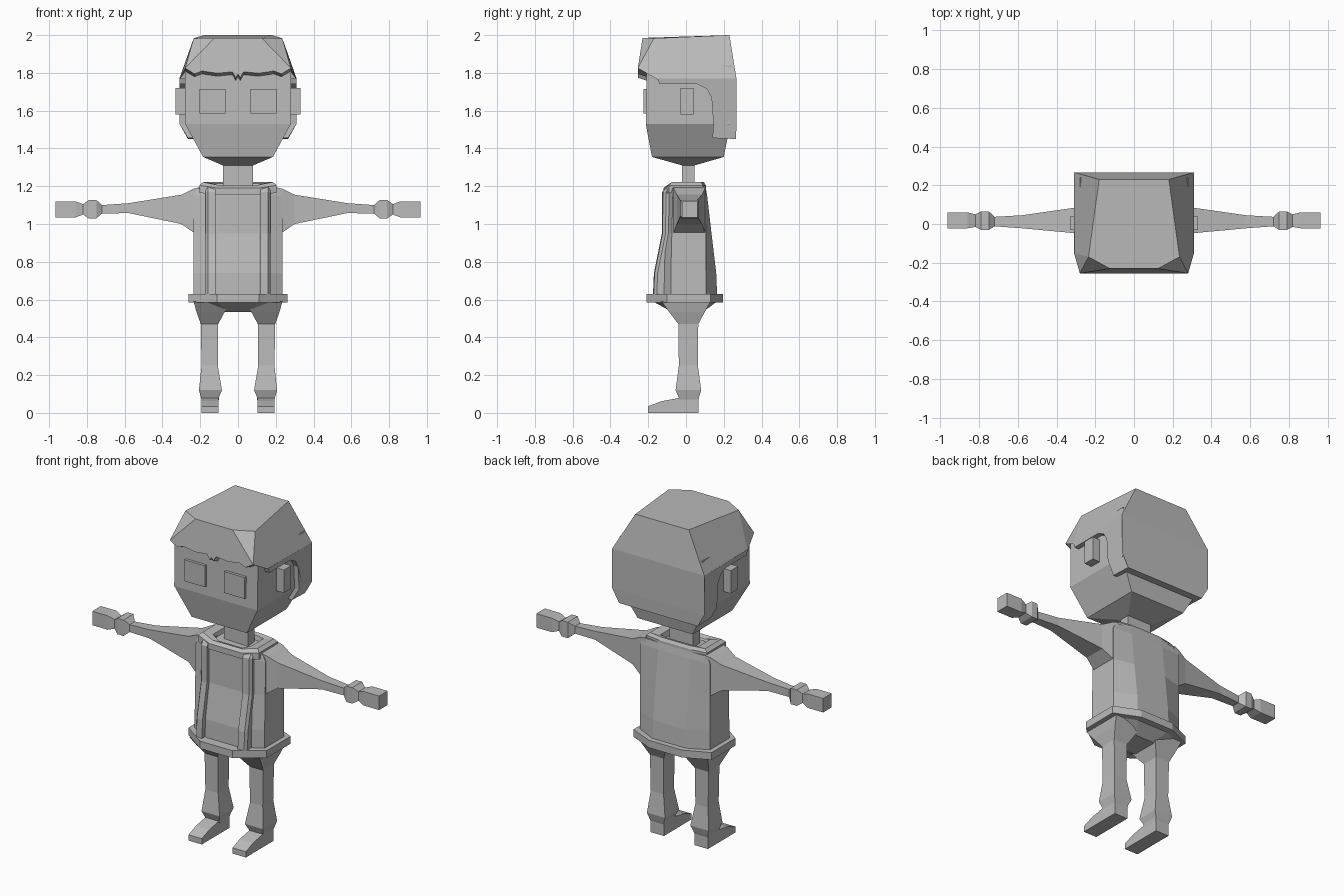
import bpy, bmesh

cube = bpy.data.objects.get("Cube")
if cube:
    bpy.data.objects.remove(cube, do_unlink=True)

grey = bpy.data.materials.new("plain_grey")
grey.use_nodes = True
COLOUR = (0.5, 0.5, 0.5, 1)
grey.diffuse_color = COLOUR
grey.node_tree.nodes["Principled BSDF"].inputs["Base Color"].default_value = COLOUR


def finish(name, bm):
    bmesh.ops.recalc_face_normals(bm, faces=bm.faces)
    mesh = bpy.data.meshes.new(name)
    bm.to_mesh(mesh)
    bm.free()
    mesh.materials.append(grey)
    obj = bpy.data.objects.new(name, mesh)
    bpy.context.collection.objects.link(obj)
    return obj


def loft(name, rings, caps=True):
    """Skin a list of equal-length point rings."""
    bm = bmesh.new()
    rows = [[bm.verts.new(p) for p in ring] for ring in rings]
    n = len(rows[0])
    for a, b in zip(rows, rows[1:]):
        for i in range(n):
            j = (i + 1) % n
            bm.faces.new((a[i], a[j], b[j], b[i]))
    if caps:
        bm.faces.new(rows[0])
        bm.faces.new(rows[-1])
    return finish(name, bm)


def rect(z, x0, x1, y0, y1):
    return [(x0, y0, z), (x1, y0, z), (x1, y1, z), (x0, y1, z)]


def octagon(z, w, ys0, ys1, yf, yb, c=0.11, front_z=None):
    fz = z if front_z is None else front_z
    return [(-c, yf, fz), (c, yf, fz), (w, ys0, z), (w, ys1, z),
            (c, yb, z), (-c, yb, z), (-w, ys1, z), (-w, ys0, z)]


def both_sides(name, rings):
    for side, s in (("left", 1), ("right", -1)):
        loft(f"{side}_{name}", [[(s * x, y, z) for x, y, z in r] for r in rings])


# Head and neck
loft("head", [rect(1.31, -.08, .08, -.02, .045),
              rect(1.355, -.185, .185, -.18, .2),
              rect(1.53, -.28, .28, -.213, .235),
              rect(1.84, -.28, .28, -.208, .24)])
loft("neck", [rect(z, -.08, .08, -.02, .045) for z in (1.16, 1.32)])

# Eye plates and ears
both_sides("eye", [rect(z, .065, .203, -.226, -.2) for z in (1.585, 1.715)])
both_sides("ear", [rect(z, .27, .33, -.03, .04) for z in (1.58, 1.72)])

# Hair cap: faceted top with a notched fringe
bm = bmesh.new()
fringe = [(-.23, 1.795), (-.19, 1.81), (-.11, 1.798), (-.03, 1.806), (-.012, 1.775),
          (0, 1.795), (.012, 1.775), (.03, 1.806), (.11, 1.798), (.19, 1.81), (.23, 1.795)]
row = [(-.28, 1.825)] + fringe + [(.28, 1.825)]
edge = [bm.verts.new((x, -.255, z)) for x, z in row]
inner = [bm.verts.new((x, -.195, z - .02)) for x, z in row]
for i in range(len(edge) - 1):
    bm.faces.new((edge[i], edge[i + 1], inner[i + 1], inner[i]))
sides = []
for s, corner, tuck in ((-1, edge[0], inner[0]), (1, edge[-1], inner[-1])):
    front = bm.verts.new((s * .125, -.23, 1.985))
    temple = bm.verts.new((s * .235, -.17, 1.983))
    crown = bm.verts.new((s * .18, .23, 2.0))
    low_back = bm.verts.new((s * .31, .267, 1.77))
    low_front = bm.verts.new((s * .31, -.15, 1.765))
    bm.faces.new((front, temple, corner))
    bm.faces.new((temple, crown, low_back, low_front))
    bm.faces.new((temple, low_front, corner))
    bm.faces.new((corner, low_front, tuck))
    sides.append((front, temple, crown, low_back))
(fl, tl, cl, bl), (fr, tr, cr, br) = sides
bm.faces.new((fl, tl, cl, cr, tr, fr))
bm.faces.new((cl, bl, br, cr))
bm.faces.new([fl, fr] + edge[::-1])
finish("hair_cap", bm)

# Hair back: side profile extruded across, drawn in at the nape
profile = [(-.15, 1.77), (-.14, 1.74), (.06, 1.74), (.11, 1.715), (.135, 1.67),
           (.145, 1.53), (.14, 1.455), (.265, 1.45), (.267, 1.53), (.267, 1.77)]
loft("hair_back", [[(s * (.265 if z < 1.5 else .31), y, z) for y, z in profile]
                   for s in (-1, 1)])

# Torso
loft("torso", [octagon(.62, .235, -.08, .105, -.15, .165),
               octagon(.74, .235, -.08, .105, -.148, .16),
               octagon(.95, .235, -.075, .105, -.112, .135),
               octagon(1.15, .235, -.07, .105, -.11, .112),
               octagon(1.19, .215, -.07, .1, -.105, .105, front_z=1.175)])

# Collar, open around the neck
loft("collar", [octagon(1.165, .205, -.09, .09, -.12, .105, front_z=1.155),
                octagon(1.205, .205, -.09, .09, -.12, .105, front_z=1.19),
                octagon(1.222, .185, -.075, .08, -.1, .095, .1, 1.205),
                octagon(1.215, .13, -.055, .06, -.07, .07, .08, 1.195),
                octagon(1.18, .12, -.05, .055, -.06, .06, .07)], caps=False)

# Raised front strips
strip = [(.62, -.175), (.74, -.17), (.95, -.128), (1.17, -.126), (1.2, -.105)]
both_sides("front_strip", [[(.12, y, z), (.16, y + .004, z), (.172, y + .02, z),
                            (.172, y + .08, z), (.12, y + .08, z)] for z, y in strip])

# Waistband
loft("waistband", [octagon(z, .263, -.1, .13, -.208, .197) for z in (.585, .63)])

# Arms: sections along x as x, y0, y1, z0, z1
arm = [(.2, -.07, .105, .94, 1.195), (.235, -.065, .1, .955, 1.187),
       (.3, -.048, .085, 1.0, 1.155), (.58, -.022, .045, 1.058, 1.11),
       (.72, -.012, .037, 1.055, 1.1), (.75, -.03, .065, 1.03, 1.127),
       (.79, -.03, .065, 1.03, 1.127), (.82, -.015, .05, 1.05, 1.105),
       (.86, -.022, .06, 1.035, 1.12), (.965, -.022, .06, 1.035, 1.12)]
both_sides("arm", [[(x, a, c), (x, b, c), (x, b, d), (x, a, d)] for x, a, b, c, d in arm])

# Hips and legs
loft("hips", [octagon(.535, .08, -.06, .07, -.075, .09, .06),
              octagon(.59, .235, -.09, .11, -.175, .165)])
both_sides("leg", [rect(.59, .04, .235, -.13, .13),
                   rect(.535, .07, .22, -.09, .1),
                   rect(.47, .105, .197, -.04, .065),
                   rect(.25, .107, .193, -.038, .063),
                   rect(.12, .085, .207, -.055, .08),
                   rect(.085, .1, .197, -.04, .07),
                   rect(.06, .103, .19, -.03, .062)])

# Feet: side profile extruded across
foot = [(-.2, 0), (.065, 0), (.065, .085), (-.02, .082), (-.13, .062), (-.2, .035)]
both_sides("foot", [[(x, y, z) for y, z in foot] for x in (.103, .193)])
